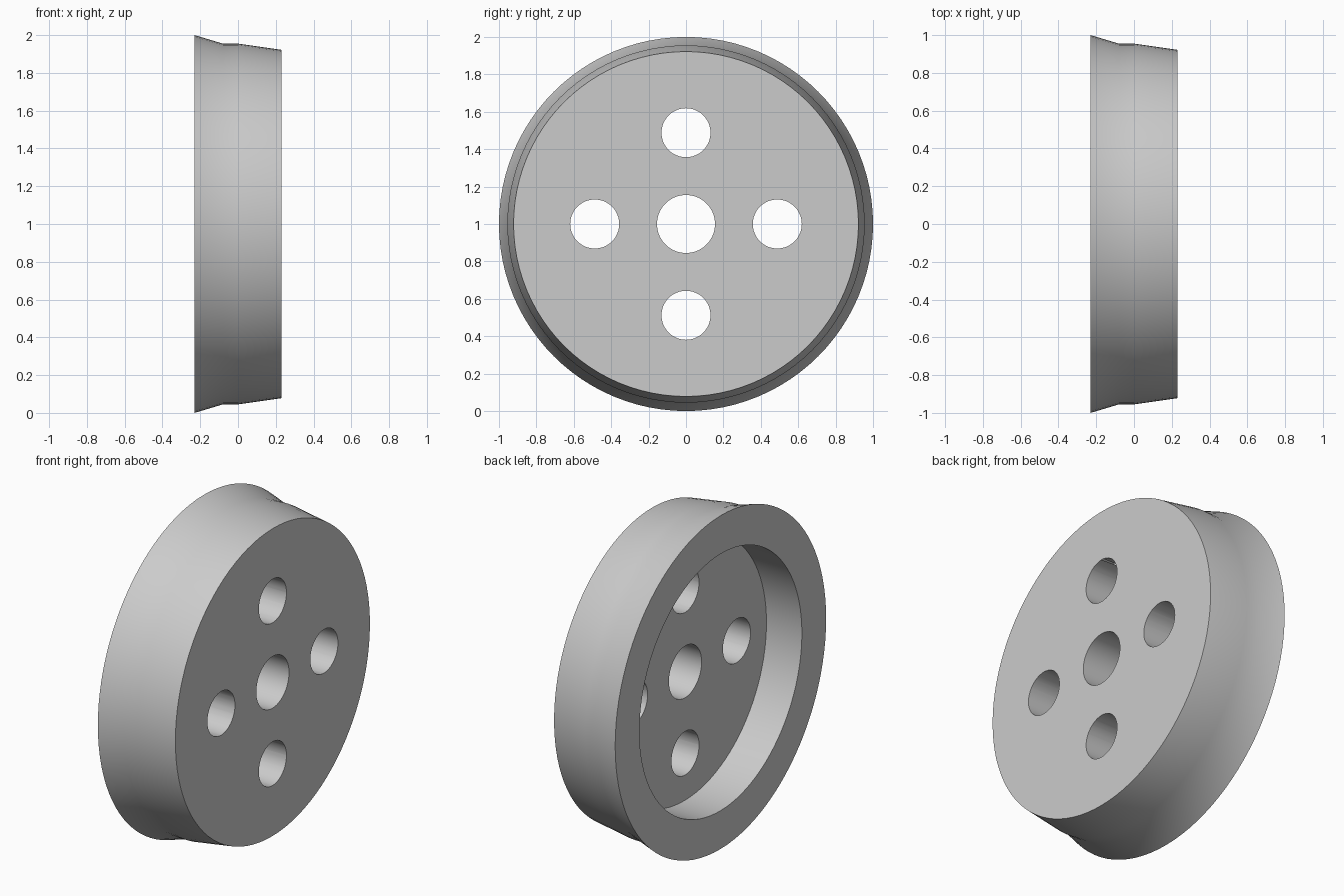
import bpy, bmesh, math

cube = bpy.data.objects.get("Cube")
if cube:
    bpy.data.objects.remove(cube, do_unlink=True)

SEGMENTS = 96
AXLE_Z = 1.0

# Single grey material
grey = bpy.data.materials.new("light_grey")
grey.use_nodes = True
colour = (0.6, 0.6, 0.6, 1.0)
grey.diffuse_color = colour
grey.node_tree.nodes["Principled BSDF"].inputs["Base Color"].default_value = colour


def lathe(name, profile, segments):
    """Spin a closed (x, radius) profile about the x axis."""
    bm = bmesh.new()
    rings = []
    for i in range(segments):
        a = 2 * math.pi * i / segments
        rings.append([bm.verts.new((x, r * math.cos(a), r * math.sin(a)))
                      for x, r in profile])
    n = len(profile)
    for i in range(segments):
        a, b = rings[i], rings[(i + 1) % segments]
        for j in range(n):
            k = (j + 1) % n
            bm.faces.new((a[j], a[k], b[k], b[j]))
    bmesh.ops.recalc_face_normals(bm, faces=bm.faces)
    mesh = bpy.data.meshes.new(name)
    bm.to_mesh(mesh)
    bm.free()
    obj = bpy.data.objects.new(name, mesh)
    bpy.context.collection.objects.link(obj)
    obj.location.z = AXLE_Z
    mesh.materials.append(grey)
    return obj


# Wheel: flared flange, tapered tread, web face, centre bore and rear recess
wheel = lathe("wheel", [
    (-0.23, 1.0), (-0.08, 0.955), (0.0, 0.955), (0.23, 0.922),
    (0.23, 0.155), (0.005, 0.155), (0.005, 0.77), (-0.23, 0.77),
], SEGMENTS)

# Four lightening holes around the bore
for i in range(4):
    a = i * math.pi / 2
    bpy.ops.mesh.primitive_cylinder_add(
        vertices=48, radius=0.131, depth=0.6,
        location=(0.15, 0.488 * math.cos(a), AXLE_Z + 0.488 * math.sin(a)),
        rotation=(0, math.pi / 2, 0))
    cutter = bpy.context.object
    cutter.name = "hole_cutter"
    cutter.hide_render = True
    cutter.data.materials.append(grey)
    cut = wheel.modifiers.new("hole", "BOOLEAN")
    cut.operation = "DIFFERENCE"
    cut.solver = "EXACT"
    cut.object = cutter
    bpy.context.view_layer.objects.active = wheel
    bpy.ops.object.modifier_apply(modifier=cut.name)
    bpy.data.objects.remove(cutter, do_unlink=True)

# Smooth round surfaces, crisp rims
bpy.ops.object.select_all(action="DESELECT")
wheel.select_set(True)
bpy.context.view_layer.objects.active = wheel
bpy.ops.object.shade_smooth_by_angle(angle=math.radians(30))
